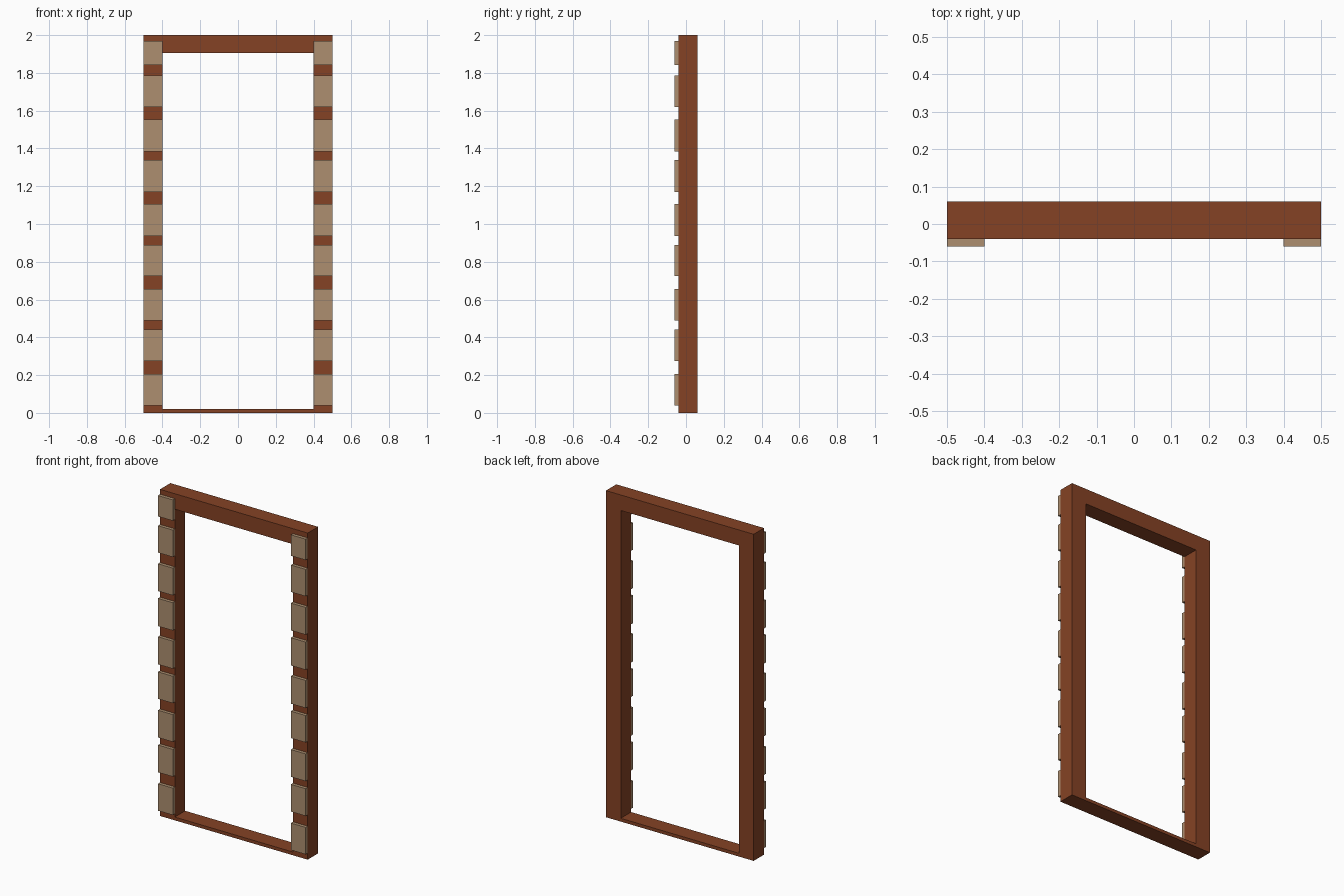
import bpy

if "Cube" in bpy.data.objects:
    bpy.data.objects.remove(bpy.data.objects["Cube"])


def material(name, rgb):
    m = bpy.data.materials.new(name)
    m.diffuse_color = (*rgb, 1.0)
    m.use_nodes = True
    m.node_tree.nodes["Principled BSDF"].inputs["Base Color"].default_value = m.diffuse_color
    return m


wood = material("red brown wood", (0.235, 0.055, 0.018))
stone = material("tan stone", (0.42, 0.275, 0.162))


def box(name, x, y, z, mat):
    """Box from (min, max) ranges on each axis."""
    bpy.ops.mesh.primitive_cube_add(size=1)
    ob = bpy.context.object
    ob.name = name
    for v in ob.data.vertices:
        v.co = [sum(r) / 2 + c * (r[1] - r[0]) for r, c in zip((x, y, z), v.co)]
    ob.data.materials.append(mat)
    return ob


DEPTH = (-0.04, 0.06)

# Lintel and threshold between the jambs
box("lintel", (-0.4, 0.4), DEPTH, (1.905, 2.0), wood)
box("threshold", (-0.4, 0.4), DEPTH, (0.0, 0.02), wood)

# Vertical ranges of the facing blocks
blocks = [(0.04, 0.205), (0.275, 0.442), (0.488, 0.655), (0.725, 0.89),
          (0.936, 1.105), (1.17, 1.34), (1.385, 1.552), (1.62, 1.785),
          (1.842, 1.97)]

# Jambs with their facing blocks, on both sides
for side, x in (("left", (-0.5, -0.4)), ("right", (0.4, 0.5))):
    box(side + "_jamb", x, DEPTH, (0.0, 2.0), wood)
    for z in blocks:
        box(side + "_facing_block", x, (-0.06, -0.04), z, stone)
